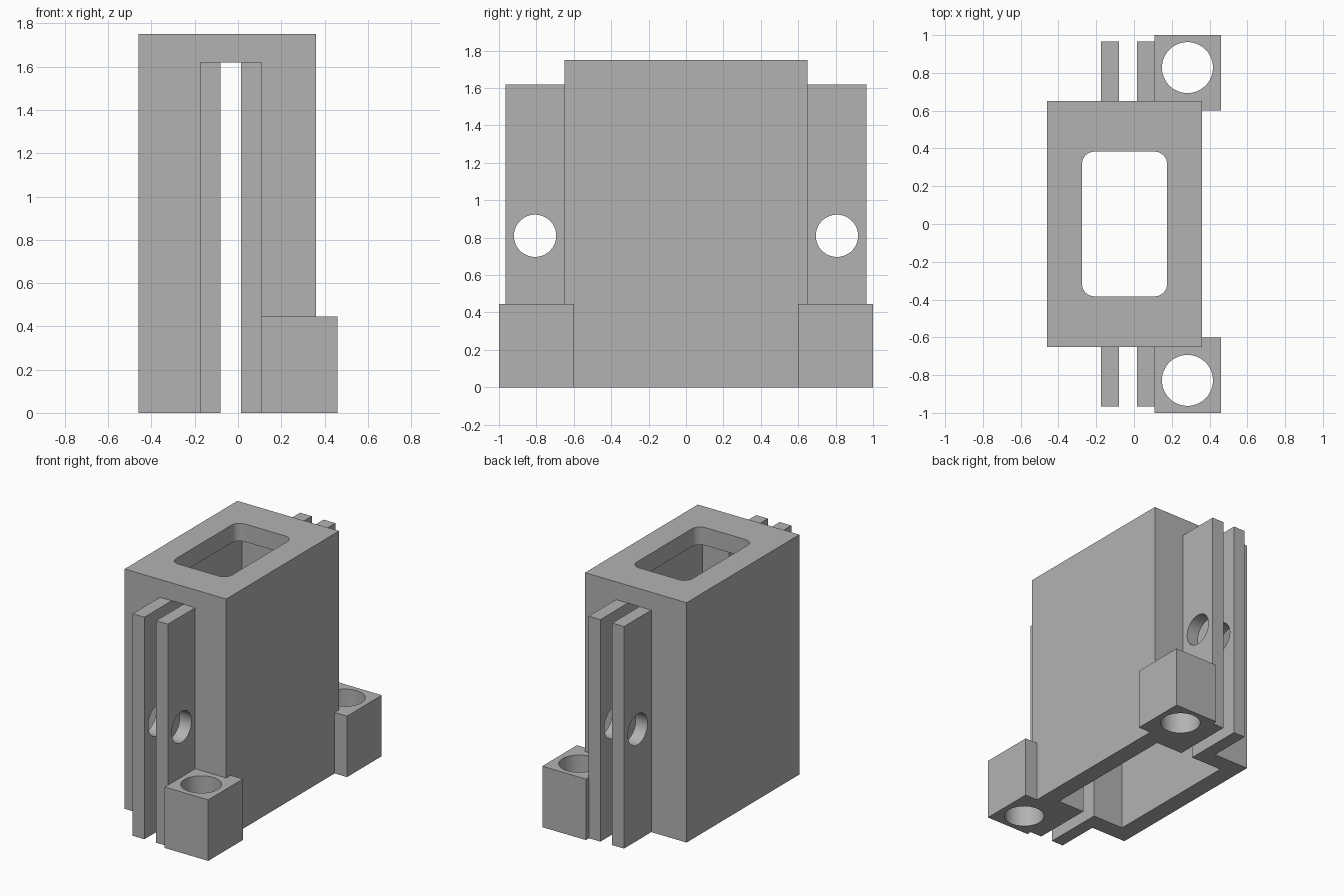
import bpy
import bmesh
import math
from mathutils import Matrix, Vector

cube = bpy.data.objects.get("Cube")
if cube:
    bpy.data.objects.remove(cube, do_unlink=True)

grey = bpy.data.materials.new("plain grey")
grey.use_nodes = True
colour = (0.45, 0.45, 0.45, 1)
grey.diffuse_color = colour
grey.node_tree.nodes["Principled BSDF"].inputs["Base Color"].default_value = colour


def add_object(name, bm):
    bmesh.ops.recalc_face_normals(bm, faces=bm.faces)
    mesh = bpy.data.meshes.new(name)
    bm.to_mesh(mesh)
    bm.free()
    mesh.materials.append(grey)
    obj = bpy.data.objects.new(name, mesh)
    bpy.context.collection.objects.link(obj)
    return obj


def box(name, low, high, radius=0):
    """Box between two corners, with optionally rounded upright edges."""
    low, high = Vector(low), Vector(high)
    bm = bmesh.new()
    bmesh.ops.create_cube(bm, size=1)
    bmesh.ops.scale(bm, vec=high - low, verts=bm.verts)
    bmesh.ops.translate(bm, vec=(low + high) / 2, verts=bm.verts)
    if radius:
        upright = [e for e in bm.edges
                   if abs(e.verts[0].co.z - e.verts[1].co.z) > 0.01]
        bmesh.ops.bevel(bm, geom=upright, offset=radius, segments=8,
                        profile=0.5, affect='EDGES')
    return add_object(name, bm)


def rod(name, centre, radius, length, axis='Z'):
    bm = bmesh.new()
    turn = Matrix.Rotation(math.pi / 2, 4, 'Y') if axis == 'X' else Matrix()
    bmesh.ops.create_cone(bm, cap_ends=True, segments=64, radius1=radius,
                          radius2=radius, depth=length,
                          matrix=Matrix.Translation(centre) @ turn)
    return add_object(name, bm)


def combine(target, tool, operation):
    """Apply a boolean to the target and discard the tool."""
    tool.hide_render = True
    mod = target.modifiers.new(operation, 'BOOLEAN')
    mod.operation = operation
    mod.solver = 'EXACT'
    mod.object = tool
    graph = bpy.context.evaluated_depsgraph_get()
    mesh = bpy.data.meshes.new_from_object(target.evaluated_get(graph))
    target.modifiers.clear()
    target.data = mesh
    bpy.data.objects.remove(tool, do_unlink=True)


# Main housing
housing = box("slotted_housing", (-0.46, -0.65, 0), (0.36, 0.65, 1.75))

# Paired guide rails and mounting lugs at both ends
for side in (-1, 1):
    def end_box(name, x0, x1, reach, top):
        ys = sorted((side * 0.6, side * reach))
        return box(name, (x0, ys[0], 0), (x1, ys[1], top))

    combine(housing, end_box("left_rail", 0.015, 0.11, 0.965, 1.62), 'UNION')
    combine(housing, end_box("right_rail", -0.175, -0.08, 0.965, 1.62), 'UNION')
    combine(housing, end_box("lug", 0.108, 0.46, 1.0, 0.445), 'UNION')

# Hollow inside, end slots and rounded top window
combine(housing, box("cavity", (-0.33, -0.52, -0.1), (0.23, 0.52, 1.62)), 'DIFFERENCE')
combine(housing, box("slot", (-0.08, -1.1, -0.1), (0.015, 1.1, 1.62)), 'DIFFERENCE')
combine(housing, box("window", (-0.275, -0.383, 1.5), (0.175, 0.383, 1.9), 0.065), 'DIFFERENCE')

# Cross holes in the rails and bolt holes in the lugs
for side in (-1, 1):
    combine(housing, rod("pin_hole", (-0.03, side * 0.807, 0.81), 0.113, 0.6, 'X'), 'DIFFERENCE')
    combine(housing, rod("bolt_hole", (0.283, side * 0.828, 0.2), 0.135, 0.8), 'DIFFERENCE')

bpy.ops.object.select_all(action='DESELECT')
housing.select_set(True)
bpy.context.view_layer.objects.active = housing
bpy.ops.object.shade_smooth_by_angle(angle=math.radians(30))
